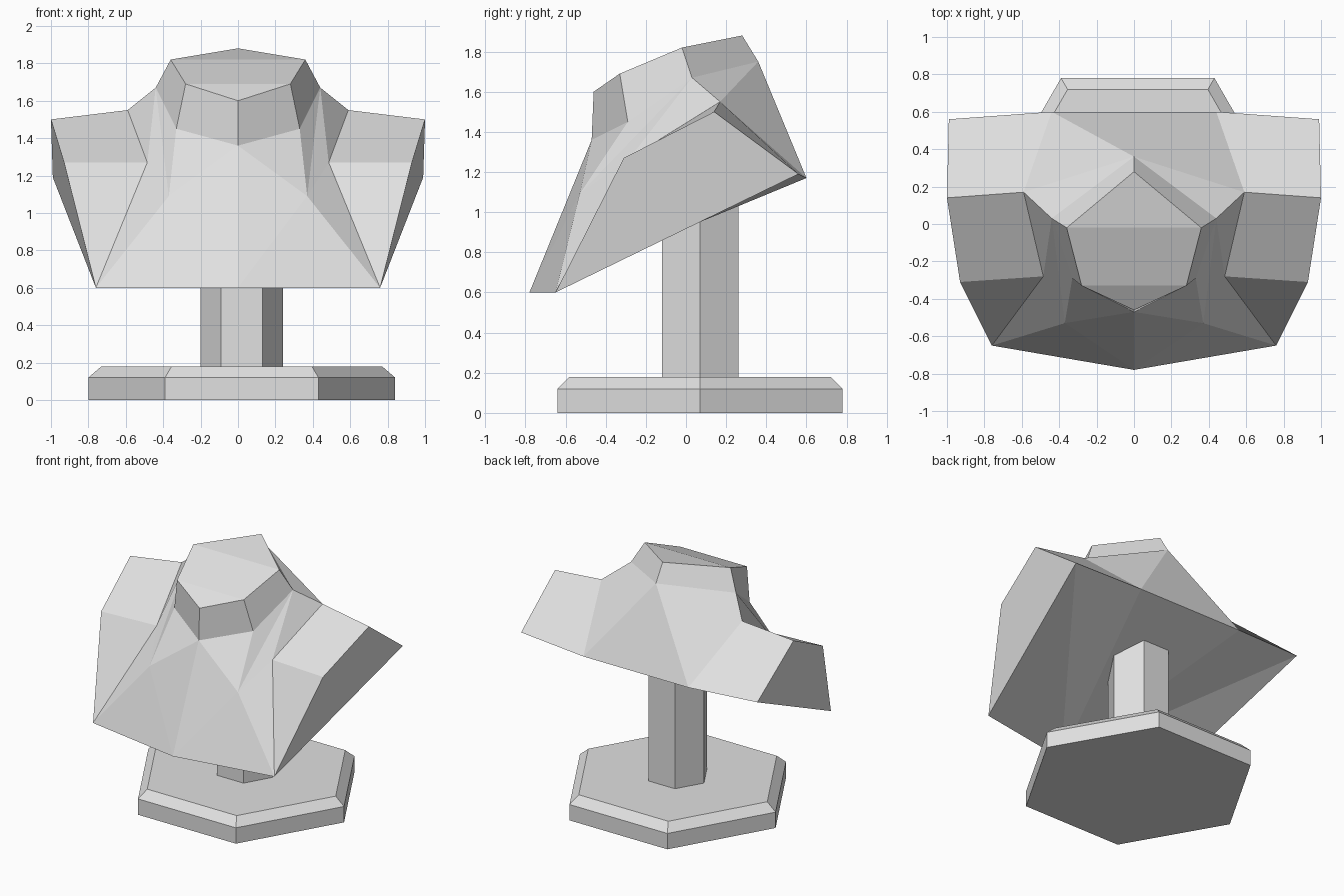
import bpy, bmesh
from math import cos, sin, pi

cube = bpy.data.objects.get("Cube")
if cube:
    bpy.data.objects.remove(cube, do_unlink=True)

grey = bpy.data.materials.new("plain grey")
grey.use_nodes = True
tone = (0.75, 0.75, 0.75, 1)
grey.diffuse_color = tone
grey.node_tree.nodes["Principled BSDF"].inputs["Base Color"].default_value = tone


def finish(name, bm):
    bmesh.ops.recalc_face_normals(bm, faces=bm.faces)
    mesh = bpy.data.meshes.new(name)
    bm.to_mesh(mesh)
    bm.free()
    mesh.materials.append(grey)
    obj = bpy.data.objects.new(name, mesh)
    bpy.context.collection.objects.link(obj)
    return obj


def hex_stack(name, levels, cx=0.02, cy=0.07):
    """Closed six-sided solid through (radius, height) levels."""
    bm = bmesh.new()
    rings = [[bm.verts.new((cx + r * cos(i * pi / 3), cy + r * sin(i * pi / 3), z))
              for i in range(6)] for r, z in levels]
    bm.faces.new(rings[0])
    bm.faces.new(rings[-1])
    for low, high in zip(rings, rings[1:]):
        for i in range(6):
            j = (i + 1) % 6
            bm.faces.new((low[i], low[j], high[j], high[i]))
    return finish(name, bm)


# Stand: chamfered hexagonal foot and post
hex_stack("base", [(0.82, 0), (0.82, 0.12), (0.75, 0.18)])
hex_stack("post", [(0.22, 0.17), (0.22, 1.12)])

# Bust corners on the left half; lowercase letters are their mirror twins
corners = {
    "A": (0, 0.28, 1.88),        # crown
    "B": (0.36, -0.02, 1.82),    # temple
    "C": (0.28, -0.33, 1.69),    # brow
    "D": (0, -0.46, 1.60),       # front of head
    "E": (0, -0.47, 1.36),       # chin
    "F": (0.33, -0.29, 1.45),    # jaw
    "G": (0.44, 0.03, 1.67),     # side of neck
    "H": (0, 0.36, 1.75),        # nape
    "I": (0.59, 0.17, 1.55),     # inner shoulder
    "J": (1.00, 0.14, 1.50),     # outer shoulder
    "K": (0.93, -0.31, 1.27),    # outer arm front
    "L": (0.485, -0.28, 1.27),   # inner arm front
    "M": (0.76, -0.65, 0.60),    # lower corner
    "N": (0, -0.78, 0.60),       # lower front point
    "P": (0.99, 0.56, 1.19),     # rear arm
    "Q": (0.44, 0.60, 1.17),     # lower back
    "R": (0.37, -0.53, 1.09),    # chest
}
half_faces = ("BGHA GIH IQH IJPQ JILK JKMP KLM GLI GRL GFR BCFG CDEF "
              "FER ENR RNM RML NPM NQP").split()
middle_faces = "ABb BCcb CDc HQq NQq".split()

bm = bmesh.new()
verts = {}
for key, (x, y, z) in corners.items():
    verts[key] = bm.verts.new((x, y, z))
    verts[key.lower()] = bm.verts.new((-x, y, z)) if x else verts[key]
for word in half_faces + [w.lower() for w in half_faces] + middle_faces:
    bm.faces.new([verts[c] for c in word])
finish("faceted_bust", bm)
